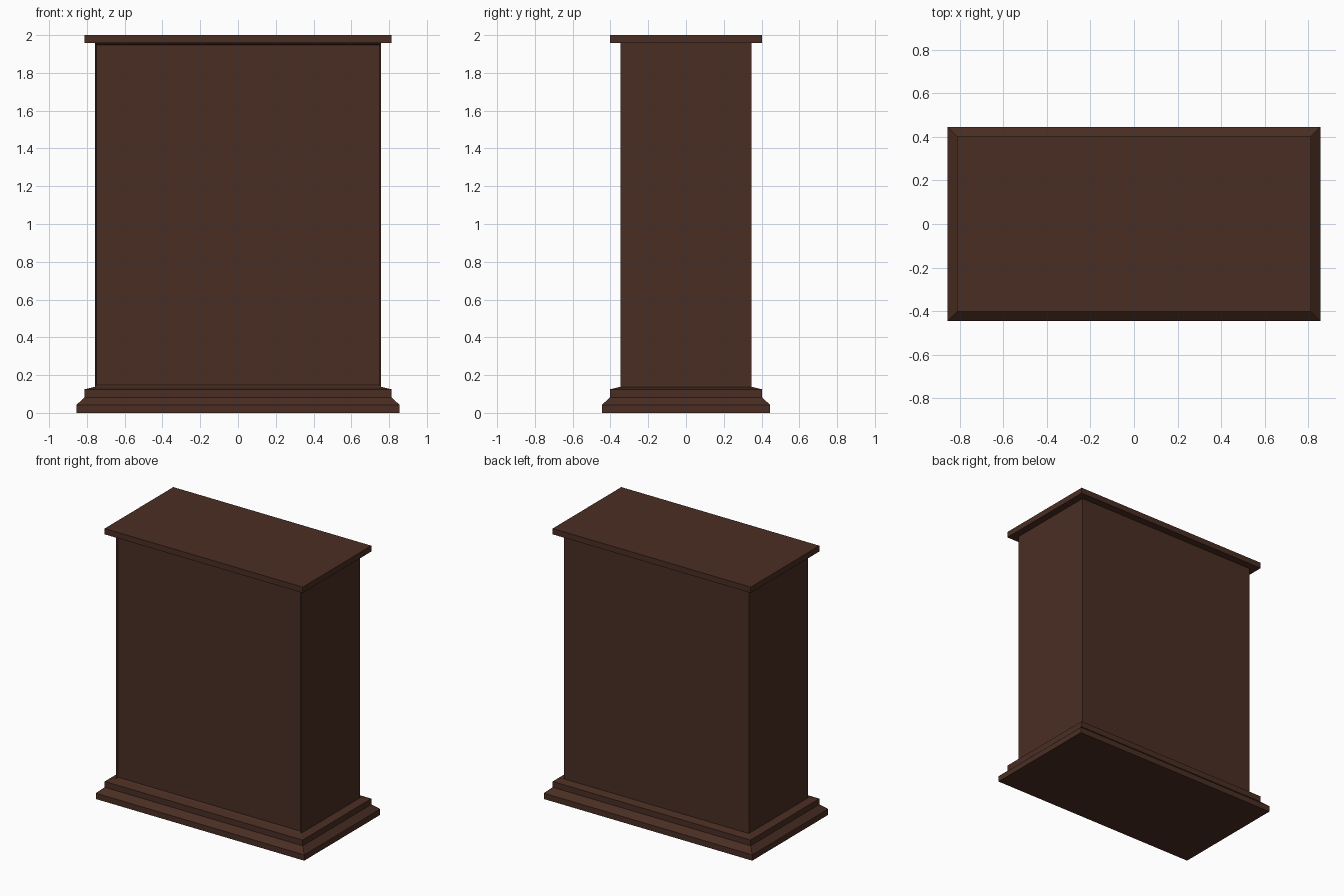
import bpy, bmesh

cube = bpy.data.objects.get("Cube")
if cube:
    bpy.data.objects.remove(cube)

wood = bpy.data.materials.new("dark_brown_wood")
wood.use_nodes = True
color = (0.068, 0.027, 0.017, 1)
wood.diffuse_color = color
wood.node_tree.nodes["Principled BSDF"].inputs["Base Color"].default_value = color


def stacked_rectangles(name, levels):
    """Solid made of rectangles (half width, half depth, height) joined upwards."""
    bm = bmesh.new()
    rings = [[bm.verts.new((sx * w, sy * d, z))
              for sx, sy in ((-1, -1), (1, -1), (1, 1), (-1, 1))]
             for w, d, z in levels]
    for low, high in zip(rings, rings[1:]):
        for i in range(4):
            j = (i + 1) % 4
            bm.faces.new((low[i], low[j], high[j], high[i]))
    bm.faces.new(rings[0][::-1])
    bm.faces.new(rings[-1])
    bmesh.ops.recalc_face_normals(bm, faces=bm.faces)
    return finish(name, bm)


def finish(name, bm):
    mesh = bpy.data.meshes.new(name)
    bm.to_mesh(mesh)
    bm.free()
    mesh.materials.append(wood)
    obj = bpy.data.objects.new(name, mesh)
    bpy.context.collection.objects.link(obj)
    return obj


# Stepped plinth with two sloped mouldings
stacked_rectangles("plinth", [
    (0.855, 0.445, 0), (0.855, 0.445, 0.043), (0.812, 0.402, 0.082),
    (0.812, 0.402, 0.125), (0.758, 0.347, 0.138)])

# Cabinet body with a shallow recessed front panel
body = stacked_rectangles("cabinet_body", [(0.758, 0.347, 0.138), (0.758, 0.347, 1.957)])
bm = bmesh.new()
bm.from_mesh(body.data)
front = [f for f in bm.faces if f.normal.y < -0.9]
bmesh.ops.inset_region(bm, faces=front, thickness=0.013)
bmesh.ops.translate(bm, verts=front[0].verts, vec=(0, 0.012, 0))
bm.to_mesh(body.data)
bm.free()

# Overhanging top slab
stacked_rectangles("top_slab", [(0.812, 0.402, 1.957), (0.812, 0.402, 2)])
